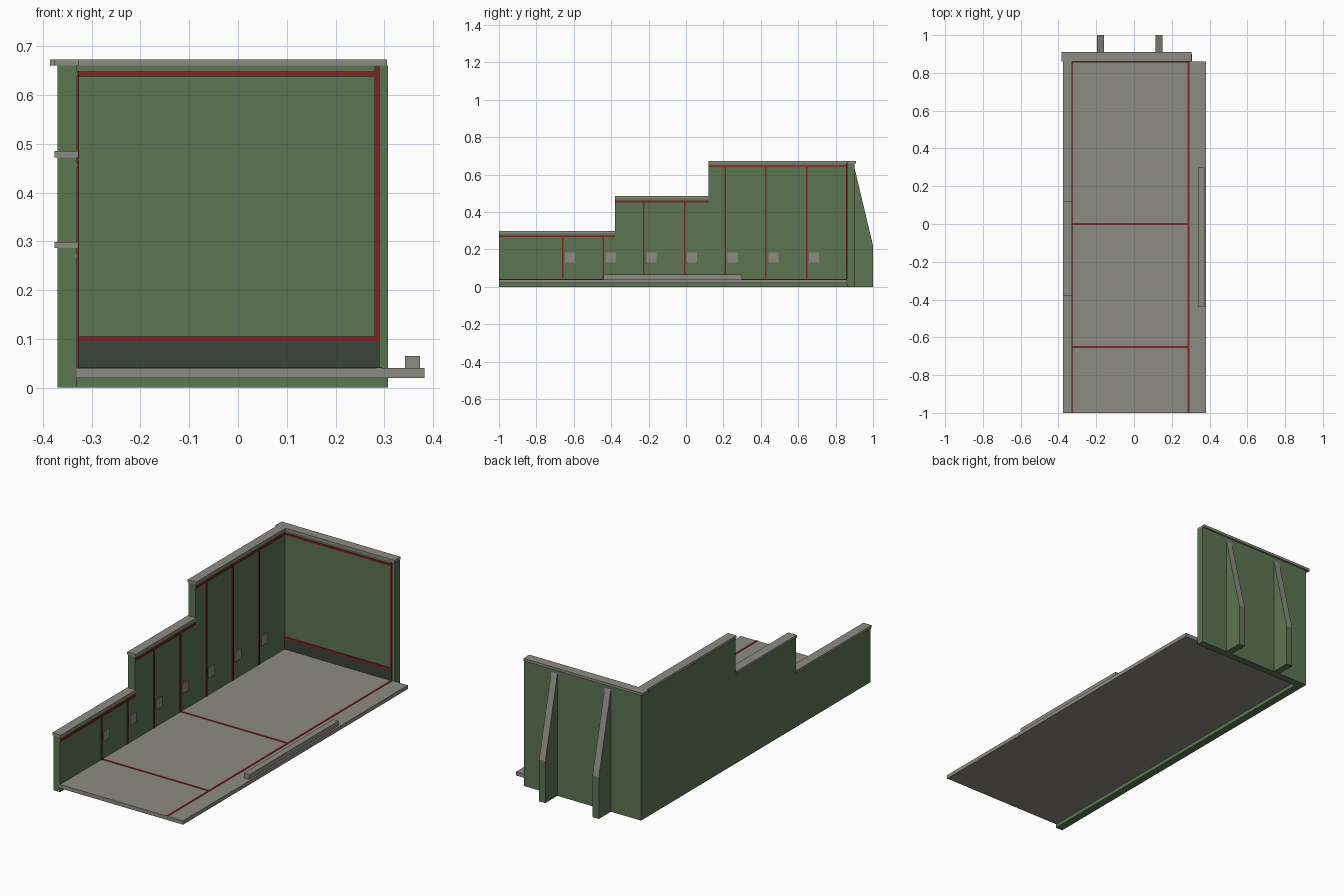
import bpy, bmesh

cube = bpy.data.objects.get("Cube")
if cube:
    bpy.data.objects.remove(cube, do_unlink=True)


def material(name, r, g, b):
    m = bpy.data.materials.new(name)
    m.use_nodes = True
    m.diffuse_color = (r, g, b, 1)
    m.node_tree.nodes["Principled BSDF"].inputs["Base Color"].default_value = (r, g, b, 1)
    return m


green = material("wall green", 0.107, 0.178, 0.084)
grey = material("concrete grey", 0.27, 0.262, 0.224)
red = material("stripe red", 0.24, 0.016, 0.018)
dark = material("skirting dark green", 0.042, 0.058, 0.04)


def prism(name, x0, x1, profile, *mats):
    """Extrude a (y, z) profile from x0 to x1."""
    bm = bmesh.new()
    face = bm.faces.new([bm.verts.new((x0, y, z)) for y, z in profile])
    new = bmesh.ops.extrude_face_region(bm, geom=[face])["geom"]
    verts = [v for v in new if isinstance(v, bmesh.types.BMVert)]
    bmesh.ops.translate(bm, verts=verts, vec=(x1 - x0, 0, 0))
    bmesh.ops.recalc_face_normals(bm, faces=bm.faces[:])
    mesh = bpy.data.meshes.new(name)
    bm.to_mesh(mesh)
    bm.free()
    for m in mats:
        mesh.materials.append(m)
    ob = bpy.data.objects.new(name, mesh)
    bpy.context.collection.objects.link(ob)
    return ob


def box(name, x, y, z, mat):
    return prism(name, x[0], x[1], [(y[0], z[0]), (y[1], z[0]), (y[1], z[1]), (y[0], z[1])], mat)


WALL, BACK, FLOOR, T = -0.33, 0.86, 0.04, 0.004
CAP = 0.013

# Floor slab and kerb
box("floor", (WALL, 0.382), (-1, BACK), (0.02, FLOOR), grey)
box("kerb", (0.342, 0.373), (-0.44, 0.30), (FLOOR, 0.065), grey)

# Stepped side wall
steps = [(-1, -0.38, 0.286), (-0.38, 0.12, 0.472), (0.12, BACK, 0.66)]
outline = [(BACK, 0), (-1, 0)]
for y0, y1, top in steps:
    outline += [(y0, top), (y1, top)]
prism("side_wall", -0.37, WALL, outline, green)

# Coping and horizontal stripe on each step
for y0, y1, top in steps:
    box("side_coping", (-0.376, -0.327), (y0, y1), (top, top + CAP), grey)
    box("side_top_stripe", (WALL, WALL + T), (y0, y1), (top - 0.021, top - 0.011), red)

# Vertical stripes and square plates along the side wall
for i in range(7):
    y = -0.66 + i * 0.2175
    top = next(t for a, b, t in steps if a <= y < b)
    box("side_stripe", (WALL, WALL + T), (y - 0.004, y + 0.004), (FLOOR, top - 0.021), red)
    box("wall_plate", (WALL, WALL + T), (y + 0.013, y + 0.067), (0.13, 0.182), grey)

# Back wall, coping, skirting and red frame
box("back_wall", (-0.37, 0.308), (BACK, 0.9), (0, 0.66), green)
box("back_coping", (-0.385, 0.305), (BACK, 0.91), (0.66, 0.66 + CAP), grey)
box("back_skirting", (WALL, 0.29), (BACK - T, BACK), (FLOOR, 0.095), dark)
for z in (0.095, 0.638):
    box("back_stripe", (WALL, 0.28), (BACK - T, BACK), (z, z + 0.01), red)
box("back_side_stripe", (0.28, 0.29), (BACK - T, BACK), (0.095, 0.658), red)

# Floor markings
for y in (-0.652, 0.0):
    box("floor_cross_line", (WALL, 0.284), (y - 0.005, y + 0.005), (FLOOR, FLOOR + 0.002), red)
box("floor_long_line", (0.284, 0.294), (-1, BACK), (FLOOR, FLOOR + 0.002), red)

# Rear buttresses with grey sloping tops
for x in (-0.195, 0.115):
    ob = prism("buttress", x, x + 0.036,
               [(0.9, 0), (1, 0), (1, 0.22), (0.9, 0.64)], green, grey)
    for p in ob.data.polygons:
        p.material_index = int(p.normal.z > 0.1)
